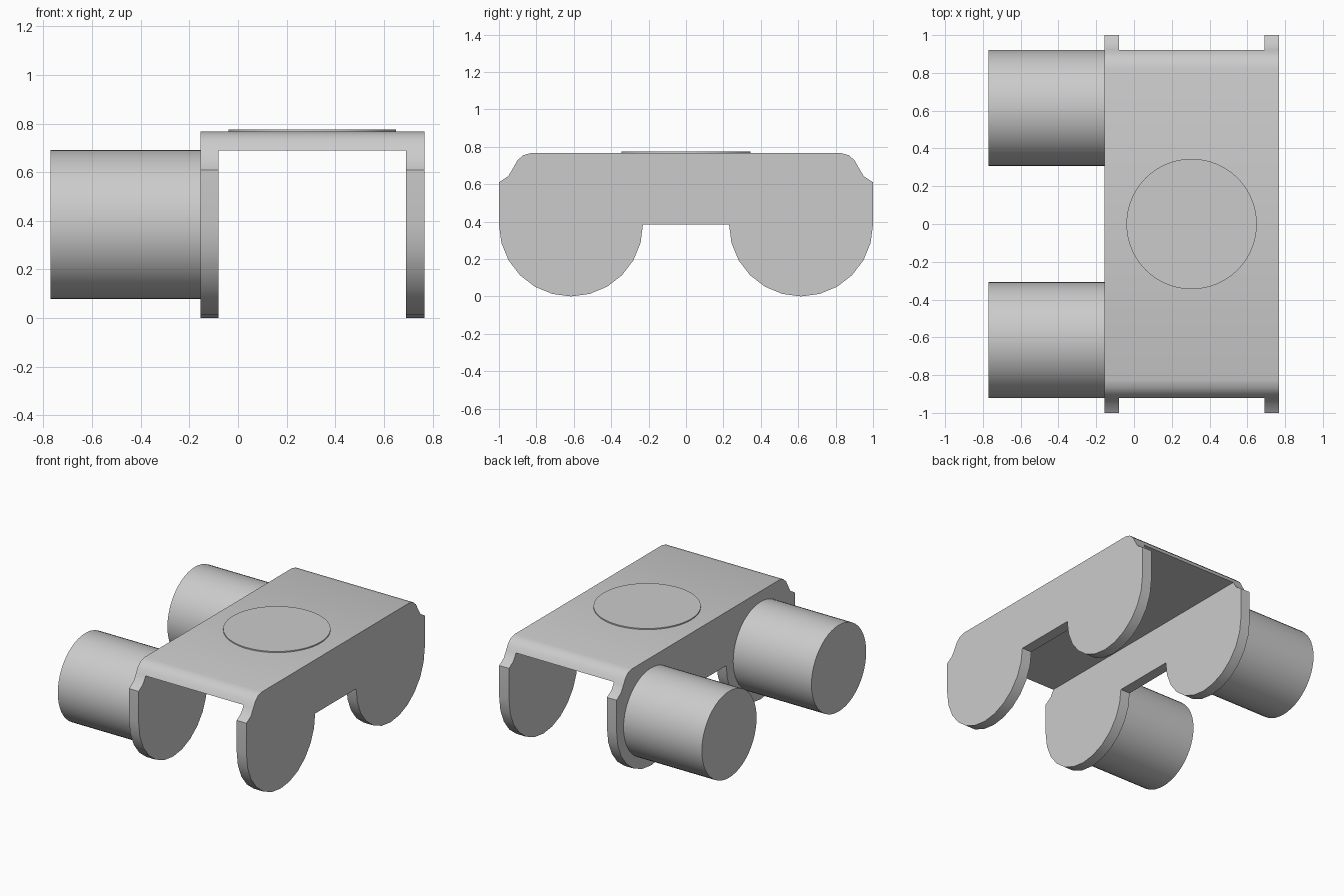
import bpy, bmesh, math
from mathutils import Matrix

cube = bpy.data.objects.get("Cube")
if cube:
    bpy.data.objects.remove(cube, do_unlink=True)

GREY = (0.6, 0.6, 0.6, 1.0)
grey = bpy.data.materials.new("plain grey")
grey.use_nodes = True
grey.diffuse_color = GREY
grey.node_tree.nodes["Principled BSDF"].inputs["Base Color"].default_value = GREY

LOBE_Y, LOBE_Z, LOBE_R = 0.615, 0.385, 0.385
TOP, DECK_BOTTOM = 0.767, 0.69


def finish(name, bm):
    bmesh.ops.recalc_face_normals(bm, faces=bm.faces)
    mesh = bpy.data.meshes.new(name)
    bm.to_mesh(mesh)
    bm.free()
    mesh.materials.append(grey)
    ob = bpy.data.objects.new(name, mesh)
    bpy.context.collection.objects.link(ob)
    bpy.ops.object.select_all(action="DESELECT")
    ob.select_set(True)
    bpy.context.view_layer.objects.active = ob
    bpy.ops.object.shade_smooth_by_angle(angle=math.radians(32))
    return ob


def extrude_profile(name, half, x0, x1):
    """Mirror a half profile in y and extrude it along x."""
    outline = half + [(-y, z) for y, z in reversed(half)]
    bm = bmesh.new()
    face = bm.faces.new([bm.verts.new((x0, y, z)) for y, z in outline])
    out = bmesh.ops.extrude_face_region(bm, geom=[face], use_keep_orig=True)
    moved = [v for v in out["geom"] if isinstance(v, bmesh.types.BMVert)]
    bmesh.ops.translate(bm, verts=moved, vec=(x1 - x0, 0, 0))
    return finish(name, bm)


def cylinder(name, radius, depth, matrix, segments):
    bm = bmesh.new()
    bmesh.ops.create_cone(bm, cap_ends=True, segments=segments, radius1=radius,
                          radius2=radius, depth=depth, matrix=matrix)
    return finish(name, bm)


# Rounded end of the deck, from its lower lip up to the flat top
shoulder = [(0.922, DECK_BOTTOM), (0.902, 0.727), (0.87, 0.755), (0.825, TOP)]

# Side plates: round lobe, straight edge, waisted shoulder
lobe = []
for i in range(13):
    a = math.pi + math.pi * i / 12
    lobe.append((LOBE_Y + LOBE_R * math.cos(a), LOBE_Z + LOBE_R * math.sin(a)))
plate = lobe + [(1.0, 0.61), (0.95, 0.643)] + shoulder
extrude_profile("right_side_plate", plate, -0.155, -0.08)
extrude_profile("left_side_plate", plate, 0.69, 0.767)

# Deck joining the plates
extrude_profile("top_deck", shoulder, -0.08, 0.69)

# Raised disc on the deck
cylinder("top_disc", 0.345, 0.012,
         Matrix.Translation((0.305, 0, TOP + 0.002)), 64)

# Drums on the right side
for name, side in (("front_drum", -1), ("back_drum", 1)):
    place = (Matrix.Translation((-0.4625, side * LOBE_Y, LOBE_Z))
             @ Matrix.Rotation(math.pi / 2, 4, "Y"))
    cylinder(name, 0.307, 0.615, place, 48)
